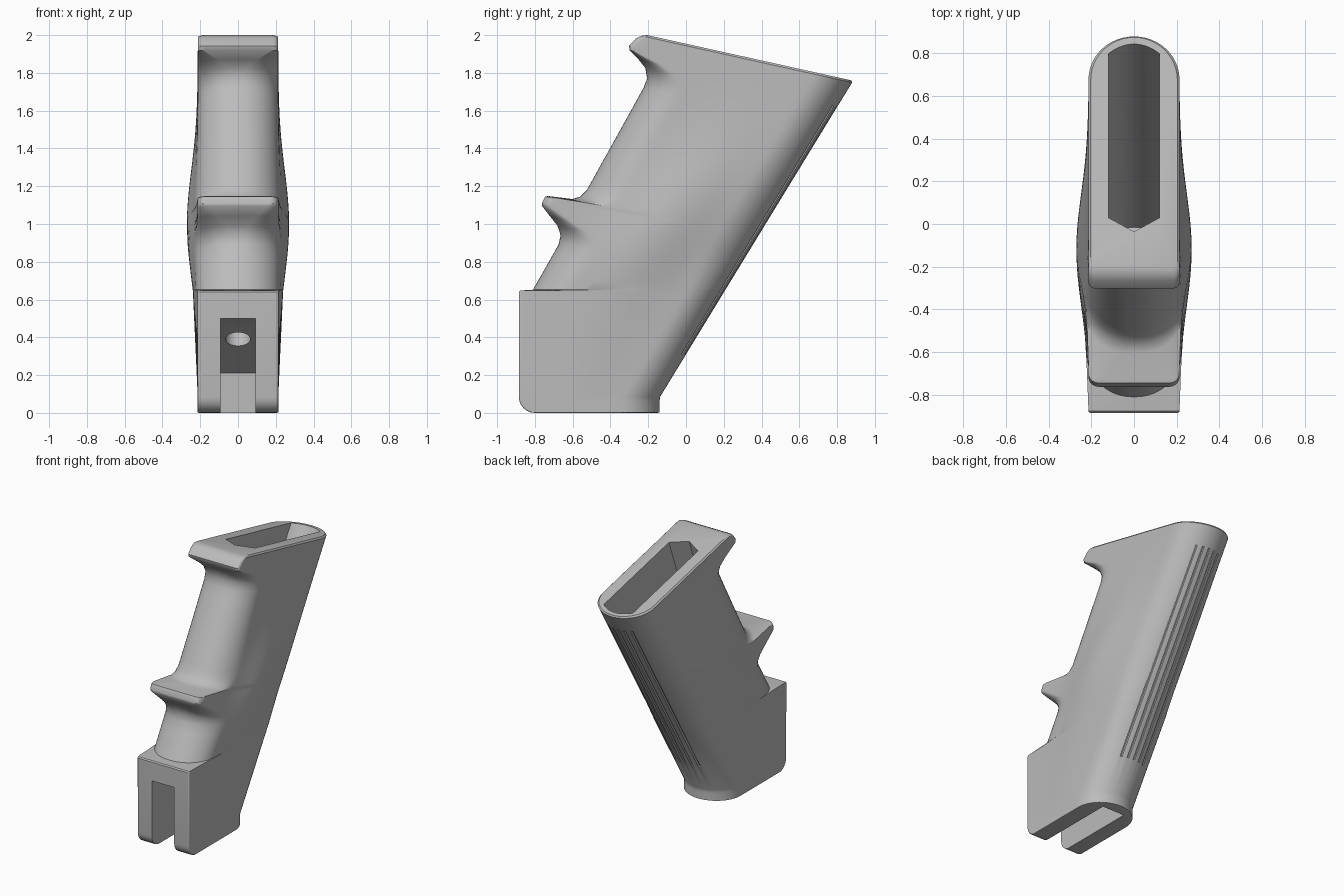
import bpy
import bmesh
from math import sin, cos, pi, exp, ceil, sqrt, radians, atan2
from mathutils import Vector, Matrix

cube = bpy.data.objects.get("Cube")
if cube:
    bpy.data.objects.remove(cube, do_unlink=True)

HALF = 0.213          # half width of the grip
LEAN = 1.637          # rise over run of the back strap
BACK = -0.189         # where the back strap line meets the ground
TILT = 0.222          # slope of the sloped top
ROUND = 0.2           # depth of the rounded back

grey = bpy.data.materials.new("mid grey")
grey.use_nodes = True
color = (0.5, 0.5, 0.5, 1)
grey.diffuse_color = color
grey.node_tree.nodes["Principled BSDF"].inputs["Base Color"].default_value = color


def make_object(name, bm):
    bmesh.ops.recalc_face_normals(bm, faces=bm.faces)
    mesh = bpy.data.meshes.new(name)
    bm.to_mesh(mesh)
    bm.free()
    obj = bpy.data.objects.new(name, mesh)
    bpy.context.collection.objects.link(obj)
    mesh.materials.append(grey)
    return obj


def loft(name, rings):
    """Skin a stack of closed rings and cap both ends."""
    bm = bmesh.new()
    loops = [[bm.verts.new(point) for point in ring] for ring in rings]
    count = len(loops[0])
    for lower, upper in zip(loops, loops[1:]):
        for i in range(count):
            j = (i + 1) % count
            bm.faces.new((lower[i], lower[j], upper[j], upper[i]))
    bm.faces.new(loops[0])
    bm.faces.new(loops[-1])
    return make_object(name, bm)


def grip_ring(front, height, tilt, radius, inset=0):
    """Tilted cross-section: rounded front, swelling sides, round back."""
    z_back = (height - tilt * (BACK - front)) / (1 + tilt / LEAN)
    back = max(BACK + z_back / LEAN, -0.14) - inset
    width = HALF - inset
    depth = radius * 0.95
    start, end = front + depth, back - ROUND
    arc_steps, side_steps = 12, 18
    quarter = [i / arc_steps * pi / 2 for i in range(arc_steps + 1)]
    half = [(width - radius + radius * sin(t), front + depth * (1 - cos(t))) for t in quarter]
    half += [(width, start + (end - start) * i / side_steps) for i in range(1, side_steps)]
    half += [(width * cos(t), end + ROUND * sin(t)) for t in quarter[:-1]]
    points = []
    for x, y in half:
        z = height - tilt * (y - front)
        middle = -0.12 + (z - 1) / LEAN
        swell = 0.27 * exp(-((z - 1) / 0.4) ** 2 - ((y - middle) / 0.28) ** 2)
        points.append(Vector((x * (1 + swell), y, z)))
    mirrored = [Vector((-p.x, p.y, p.z)) for p in reversed(points)]
    tip = Vector((0, back, height - tilt * (back - front)))
    return points + [tip] + mirrored


# Square block at the foot with a rounded lower front corner
CORNER, EDGE = 0.085, 0.01
rings = []
for i in range(7):
    t = i / 6 * pi / 2
    rings.append(grip_ring(-0.8 - CORNER * sin(t), CORNER * (1 - cos(t)), 0, EDGE,
                           0 if i else EDGE))
rings.append(grip_ring(-0.885, 0.64, 0, EDGE))
rings.append(grip_ring(-0.877, 0.648, 0, EDGE))

# Front profile of the finger grooves, ridge and top flange (y, z)
profile = [
    (-0.81, 0.652), (-0.675, 0.89), (-0.664, 0.94), (-0.68, 0.99), (-0.762, 1.095),
    (-0.763, 1.11), (-0.745, 1.145), (-0.73, 1.148), (-0.6, 1.132), (-0.56, 1.145),
    (-0.525, 1.18), (-0.225, 1.72), (-0.206, 1.77), (-0.215, 1.825), (-0.25, 1.87),
    (-0.298, 1.92), (-0.302, 1.942), (-0.265, 1.982), (-0.235, 1.996), (-0.205, 2),
]


def profile_ring(y, z, inset=0):
    """Round where the front is recessed, squarer where it juts forward."""
    lip = -0.21 + (z - 1.72) / 1.81 - y
    radius = 0.03 if z > 1.9 else min(0.21, 0.21 - 0.75 * lip)
    return grip_ring(y, z, min(TILT, (z - 0.652) * 0.6), radius, inset)


rings.append(profile_ring(*profile[0]))
for low, high in zip(profile, profile[1:]):
    steps = max(1, ceil((high[1] - low[1]) / 0.06))
    for k in range(1, steps + 1):
        y, z = Vector(low).lerp(Vector(high), k / steps)
        rings.append(profile_ring(y, z, EDGE if z > 1.999 else 0))
grip = loft("pistol_grip", rings)


# Tapered cavity that opens through the sloped top
def cavity_ring(front, back, level, tilt):
    width, steps = 0.12, 8
    outline = [(0, front), (width, front + 0.065)]
    for i in range(steps + 1):
        side = 1 - 2 * i / steps
        outline.append((width * side, back - 0.045 * side ** 2))
    outline.append((-width, front + 0.065))
    return [Vector((x, y, level - tilt * y)) for x, y in outline]


cavity = loft("cavity_cutter", [
    cavity_ring(-0.53, -0.015, 0.36, 0.55),
    cavity_ring(-0.035, 0.845, 1.956, TILT),
    cavity_ring(-0.013, 0.906, 2.056, TILT)])

# Slot at the foot, with a ceiling square to the grip axis
slot_side = [(-1, -0.1), (-0.22, -0.1), (-0.22, 0.21), (-0.67, 0.5), (-1, 0.5)]
slot = loft("slot_cutter", [[Vector((x, y, z)) for y, z in slot_side] for x in (-0.092, 0.092)])

# Bolt hole between slot and cavity
lean_turn = Matrix.Rotation(-atan2(1, LEAN), 4, 'X')
bm = bmesh.new()
bmesh.ops.create_cone(bm, cap_ends=True, segments=32, radius1=0.066, radius2=0.066, depth=0.4,
                      matrix=Matrix.Translation((0, -0.47, 0.44)) @ lean_turn)
bolt_hole = make_object("bolt_hole_cutter", bm)

# Fine grooves down the back strap
cutters = [cavity, slot, bolt_hole]
for i in range(-2, 3):
    x, z = i * 0.048, 0.965
    y = BACK + z / LEAN - ROUND * (1 - sqrt(1 - (x / HALF) ** 2))
    bm = bmesh.new()
    bmesh.ops.create_cube(bm, size=1, matrix=Matrix.Translation((x, y, z)) @ lean_turn
                          @ Matrix.Diagonal((0.014, 0.026, 1.54, 1)))
    cutters.append(make_object("groove_cutter", bm))

# Apply the cuts and discard the cutters
for cutter in cutters:
    cutter.hide_render = True
    cut = grip.modifiers.new("cut", 'BOOLEAN')
    cut.operation = 'DIFFERENCE'
    cut.solver = 'EXACT'
    cut.object = cutter
bpy.context.view_layer.update()
depsgraph = bpy.context.evaluated_depsgraph_get()
result = bpy.data.meshes.new_from_object(grip.evaluated_get(depsgraph))
grip.modifiers.clear()
grip.data = result
for cutter in cutters:
    bpy.data.objects.remove(cutter, do_unlink=True)

bpy.ops.object.select_all(action='DESELECT')
grip.select_set(True)
bpy.context.view_layer.objects.active = grip
bpy.ops.object.shade_smooth_by_angle(angle=radians(35))
